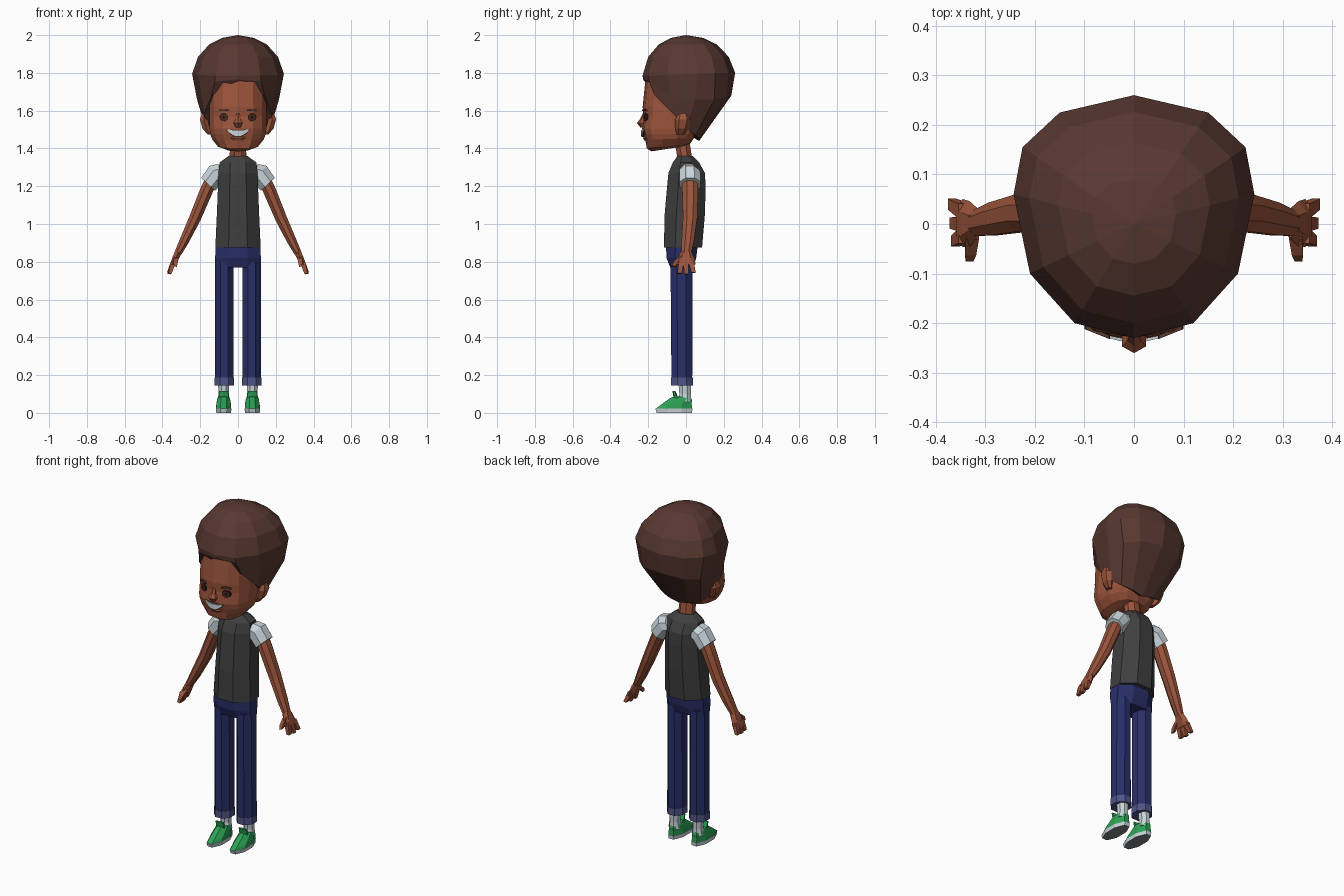
import bpy, bmesh
from math import cos, sin, pi, radians
from mathutils import Vector

if "Cube" in bpy.data.objects:
    bpy.data.objects.remove(bpy.data.objects["Cube"])


def material(name, r, g, b):
    m = bpy.data.materials.new(name)
    m.use_nodes = True
    m.diffuse_color = (r, g, b, 1)
    bsdf = next(n for n in m.node_tree.nodes if n.type == "BSDF_PRINCIPLED")
    bsdf.inputs["Base Color"].default_value = (r, g, b, 1)
    bsdf.inputs["Roughness"].default_value = 0.9
    return m


SKIN = material("skin brown", 0.33, 0.09, 0.045)
HAIR = material("hair brown", 0.098, 0.04, 0.03)
SHIRT = material("shirt charcoal", 0.05, 0.05, 0.05)
WHITE = material("cloth white", 0.58, 0.66, 0.7)
JEANS = material("jeans blue", 0.022, 0.028, 0.14)
CUFF = material("cuff pale blue", 0.08, 0.09, 0.24)
GREEN = material("shoe green", 0.025, 0.36, 0.09)
DARK = material("eye dark", 0.02, 0.01, 0.007)
IRIS = material("eye brown", 0.07, 0.025, 0.015)
GREY = material("sole grey", 0.22, 0.23, 0.24)


def finish(name, verts, faces, mats):
    """Make a flat shaded object with outward normals."""
    bm = bmesh.new()
    vs = [bm.verts.new(v) for v in verts]
    for f in faces:
        bm.faces.new([vs[i] for i in f])
    bmesh.ops.recalc_face_normals(bm, faces=bm.faces)
    me = bpy.data.meshes.new(name)
    bm.to_mesh(me)
    bm.free()
    for m in mats:
        me.materials.append(m)
    ob = bpy.data.objects.new(name, me)
    bpy.context.collection.objects.link(ob)
    return ob


def skin_rows(rows):
    """Faces joining equal closed rows of points."""
    n = len(rows[0])
    return [(r * n + i, r * n + (i + 1) % n, (r + 1) * n + (i + 1) % n, (r + 1) * n + i)
            for r in range(len(rows) - 1) for i in range(n)]


def ring(c, rx, ry, n=8, power=1.0, slope=0.0, roll=0.0):
    """Rounded cross-section with flat front, tilted by slope (y) and roll (xz)."""
    off = pi / n
    k = 1 / cos(off) ** power
    u, v = Vector((cos(roll), 0, sin(roll))), Vector((0, 1, slope))
    pts = []
    for i in range(n):
        a = off + 2 * pi * i / n
        p, q = [k * abs(t) ** power * (1 if t > 0 else -1) for t in (cos(a), sin(a))]
        pts.append(Vector(c) + u * rx * p + v * ry * q)
    return pts


def loft(name, rows, *mats):
    n = len(rows[0])
    last = len(rows) * n
    caps = [tuple(range(n)), tuple(range(last - n, last))]
    return finish(name, [p for r in rows for p in r], skin_rows(rows) + caps, mats)


def stack(name, sections, mat, x=0.0, **kw):
    """Upright loft from (z, half width, front y, back y)."""
    return loft(name, [ring((x, (f + b) / 2, z), w, (b - f) / 2, **kw)
                       for z, w, f, b in sections], mat)


def limb(name, s, sections, mat, n=8):
    """Slanted side loft from (x, y, z, rx, ry, roll in degrees)."""
    return loft(name, [ring((s * x, y, z), rx, ry, n, roll=s * radians(a))
                       for x, y, z, rx, ry, a in sections], mat)


# Hair: columns from back to front, each (widest, middle, hairline)
columns = [
    ((0, .26, 1.8), (0, .24, 1.68), (0, .07, 1.44)),
    ((.15, .225, 1.8), (.135, .215, 1.67), (.07, .07, 1.455)),
    ((.225, .155, 1.8), (.2, .15, 1.66), (.13, .05, 1.47)),
    ((.243, .06, 1.795), (.217, .05, 1.66), (.172, 0, 1.51)),
    ((.21, -.1, 1.79), (.197, -.08, 1.68), (.18, -.065, 1.58)),
    ((.12, -.2, 1.785), (.122, -.195, 1.755), (.14, -.165, 1.68)),
    ((0, -.23, 1.785), (0, -.227, 1.765), (0, -.19, 1.735)),
]
columns += [tuple((-x, y, z) for x, y, z in c) for c in columns[5:0:-1]]
rows = [[(x * s, y * s, z) for (x, y, _), _, _ in columns]
        for s, z in ((.35, 1.985), (.63, 1.95), (.87, 1.885))]
rows += [[c[i] for c in columns] for i in range(3)]
rows.append([(x * .75, y * .75 - .01, z + .015) for x, y, z in rows[-1]])
count = len(columns)
apex = count * len(rows)
fan = [(apex, i, (i + 1) % count) for i in range(count)]
finish("hair", [p for r in rows for p in r] + [(0, 0, 2)], skin_rows(rows) + fan, [HAIR])

# Head: (front z, back z, half width, front y, back y)
head = [(1.385, 1.41, .06, -.18, -.02), (1.40, 1.425, .105, -.205, .02),
        (1.445, 1.455, .137, -.213, .04), (1.475, 1.48, .147, -.222, .055),
        (1.505, 1.505, .15, -.229, .07), (1.57, 1.57, .152, -.222, .1),
        (1.62, 1.62, .152, -.226, .12), (1.76, 1.76, .15, -.212, .13)]
loft("head", [ring((0, (f + b) / 2, (zf + zb) / 2), w, (b - f) / 2, 14, .78,
                   slope=(zb - zf) / (b - f)) for zf, zb, w, f, b in head], SKIN)
loft("neck", [ring((0, -.003, 1.33), .045, .038), ring((0, -.022, 1.44), .042, .04)], SKIN)
stack("nose", [(1.512, .014, -.24, -.21), (1.535, .024, -.257, -.21),
               (1.552, .014, -.243, -.21), (1.585, .008, -.228, -.21)], SKIN, n=6)


def plate(name, outline, mat, depth=.008):
    """Thin plate from a front outline, thickened towards the back."""
    n = len(outline)
    back = [(x, y + depth, z) for x, y, z in outline]
    return loft(name, [outline, back], mat)


# Grin: curved strip of teeth over a dark lip line
def grin(name, half, top, drop, y0, mat):
    steps = [i / 4 for i in range(-4, 5)]
    rows = []
    for dy in (0, .009):
        up = [(half * t, y0 + dy + .011 * t * t, top + .008 * t * t) for t in steps]
        low = [(half * t, y0 + dy + .011 * t * t, top - drop * (1.02 - t * t))
               for t in reversed(steps)]
        rows.append(up + low)
    verts = rows[0] + rows[1]
    n, m = len(rows[0]), len(steps)
    quads = [(o + i, o + i + 1, o + n - 2 - i, o + n - 1 - i)
             for o in (0, n) for i in range(m - 1)]
    return finish(name, verts, skin_rows(rows) + quads, [mat])


grin("lip_line", .062, 1.497, .036, -.233, IRIS)
grin("teeth", .056, 1.495, .03, -.239, WHITE)
stack("lower_lip", [(1.443, .03, -.222, -.19), (1.455, .042, -.228, -.19),
                    (1.463, .03, -.224, -.19)], SKIN)

for s, side in ((1, "left"), (-1, "right")):
    # Eyes and brow, turned slightly outwards
    def on_face(dx, y, z):
        return (s * (.075 + dx), y + dx * .4, z)

    for part, r, y, mat in (("eye_rim", .023, -.217, DARK), ("iris", .019, -.219, IRIS),
                            ("pupil", .009, -.221, DARK)):
        plate(side + "_" + part, [on_face(r * cos(pi * i / 5), y, 1.565 + r * sin(pi * i / 5))
                                  for i in range(10)], mat)
    plate(side + "_eyebrow", [on_face(dx, -.222, z) for dx, z in
          ((-.027, 1.597), (.025, 1.597), (.022, 1.605), (0, 1.609), (-.025, 1.606))], HAIR)

    # Ear
    limb(side + "_ear", s, [(.15, -.03, 1.475, .012, .018, 0), (.168, -.022, 1.505, .02, .03, 0),
                            (.18, -.015, 1.55, .022, .038, 10),
                            (.178, -.015, 1.58, .014, .025, 10)], SKIN, 6)

    # Sleeve, arm and hand
    limb(side + "_sleeve", s, [(.08, .015, 1.275, .05, .05, 60), (.115, .02, 1.265, .056, .055, 50),
                               (.158, .022, 1.21, .05, .056, 43)], WHITE)
    limb(side + "_arm", s, [(.14, .022, 1.235, .034, .042, 40), (.17, .022, 1.17, .034, .042, 28),
                            (.228, .022, 1.03, .031, .038, 25), (.285, .01, .91, .025, .033, 25),
                            (.318, .002, .845, .019, .026, 25)], SKIN)
    limb(side + "_palm", s, [(.316, .002, .85, .018, .026, 25), (.332, 0, .815, .017, .04, 20),
                             (.346, .002, .785, .014, .042, 15)], SKIN, 6)
    tips = ((.026, .367, .04, .742), (0, .364, .002, .735), (-.024, .36, -.034, .738))
    for i, (y, tx, ty, tz) in enumerate(tips):
        limb(f"{side}_finger_{i + 1}", s, [(.342, y, .8, .013, .015, 15),
                                           (tx, ty, tz, .009, .011, 10)], SKIN, 4)
    limb(side + "_thumb", s, [(.326, -.015, .825, .014, .016, 20), (.33, -.05, .8, .012, .014, 20),
                              (.332, -.066, .775, .008, .01, 20)], SKIN, 4)

    # Trouser leg with rolled cuff
    x = s * .073
    stack(side + "_trouser_leg", [(.17, .05, -.077, .033), (.8, .048, -.082, .035)], JEANS, x)
    stack(side + "_cuff", [(.145, .052, -.08, .036), (.187, .052, -.08, .036)], CUFF, x)

    # Sock and shoe
    x = s * .076
    stack(side + "_sock", [(.06, .034, -.045, .028), (.1, .027, -.035, .026),
                           (.16, .03, -.04, .026)], WHITE, x)
    sole = stack(side + "_sole", [(0, .039, -.155, .032), (.022, .041, -.162, .034)], WHITE, x)
    sole.data.materials.append(GREY)
    for f in sole.data.polygons:
        f.material_index = int(f.normal.z < -.9)
    loft(side + "_shoe", [ring((x, -.064, .022), .04, .096),
                          ring((x, -.058, .042), .039, .088, slope=.1),
                          ring((x, -.026, .073), .034, .058, slope=-.1),
                          ring((x, -.014, .083), .03, .042, slope=-.15)], GREEN)
    loft(side + "_shoe_tongue", [ring((x, -.05, .07), .026, .012, 6),
                                 ring((x, -.064, .115), .024, .007, 6)], GREEN)

# Torso and hips
stack("shirt", [(.875, .12, -.117, .085), (1.05, .112, -.113, .1), (1.2, .106, -.1, .104),
                (1.27, .104, -.093, .1), (1.325, .098, -.07, .07), (1.36, .05, -.045, .035)], SHIRT)
stack("hips", [(.77, .121, -.083, .037), (.82, .121, -.103, .054),
               (.885, .118, -.106, .062)], JEANS)
